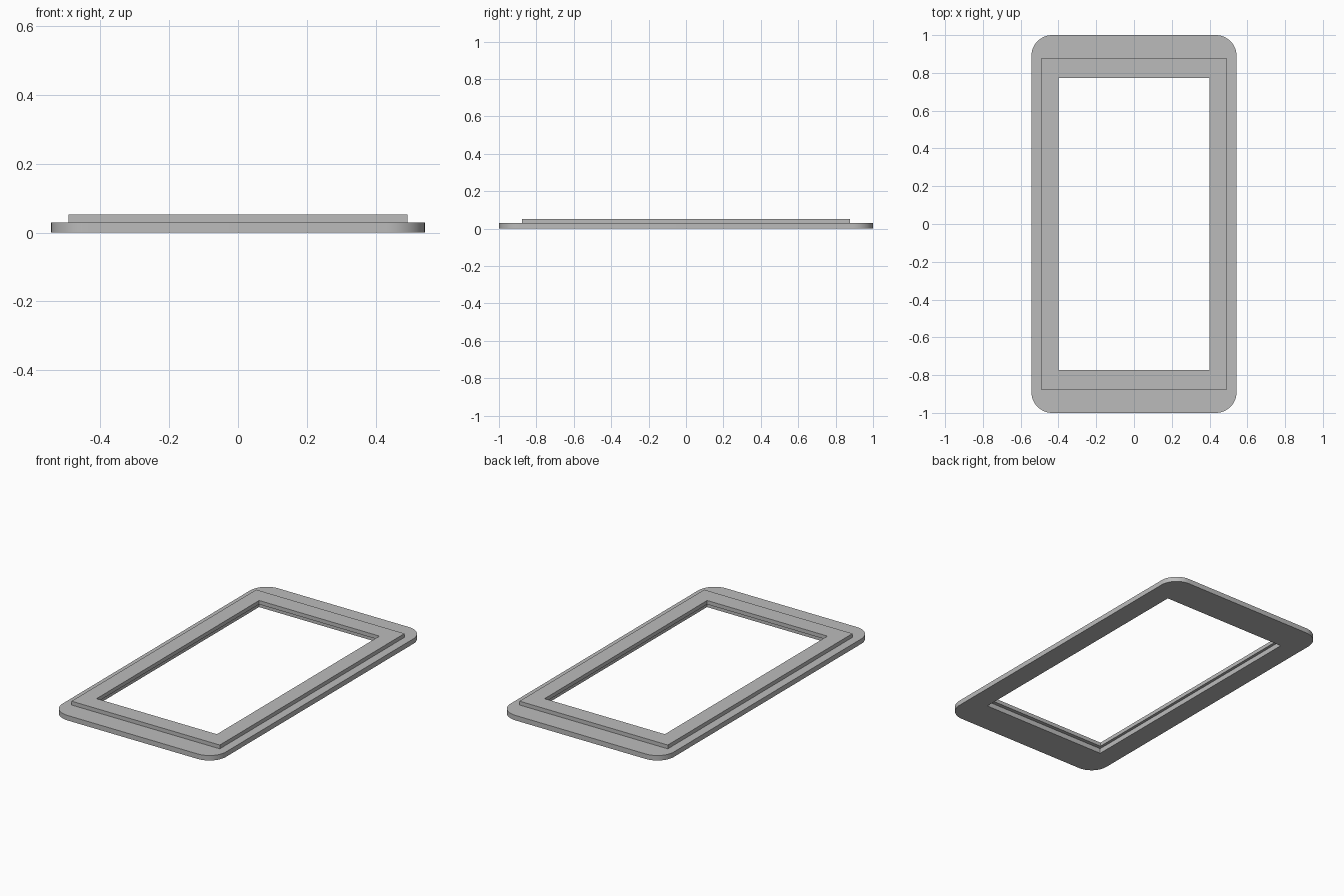
import bpy, bmesh, math

if "Cube" in bpy.data.objects:
    bpy.data.objects.remove(bpy.data.objects["Cube"])

grey = bpy.data.materials.new("plain grey")
grey.diffuse_color = (0.5, 0.5, 0.5, 1)
grey.use_nodes = True
grey.node_tree.nodes["Principled BSDF"].inputs["Base Color"].default_value = grey.diffuse_color


def outline(hx, hy, r=0.0, steps=12):
    """Counter-clockwise rectangle, with rounded corners when r > 0."""
    if r == 0:
        return [(hx, hy), (-hx, hy), (-hx, -hy), (hx, -hy)]
    pts = []
    for q, (sx, sy) in enumerate([(1, 1), (-1, 1), (-1, -1), (1, -1)]):
        for i in range(steps + 1):
            a = (q + i / steps) * math.pi / 2
            pts.append((sx * (hx - r) + r * math.cos(a), sy * (hy - r) + r * math.sin(a)))
    return pts


def frame(name, outer, inner, z0, z1):
    """Flat ring between two outlines, extruded from z0 to z1."""
    bm = bmesh.new()
    edges = []
    for pts in (outer, inner):
        vs = [bm.verts.new((x, y, z0)) for x, y in pts]
        edges += [bm.edges.new((v, vs[(i + 1) % len(vs)])) for i, v in enumerate(vs)]
    bmesh.ops.triangle_fill(bm, edges=edges, use_beauty=True)
    ext = bmesh.ops.extrude_face_region(bm, geom=bm.faces[:], use_keep_orig=True)
    for g in ext["geom"]:
        if isinstance(g, bmesh.types.BMVert):
            g.co.z = z1
    bmesh.ops.recalc_face_normals(bm, faces=bm.faces[:])
    mesh = bpy.data.meshes.new(name)
    bm.to_mesh(mesh)
    bm.free()
    mesh.materials.append(grey)
    ob = bpy.data.objects.new(name, mesh)
    bpy.context.collection.objects.link(ob)
    bpy.ops.object.select_all(action='DESELECT')
    ob.select_set(True)
    bpy.context.view_layer.objects.active = ob
    bpy.ops.object.shade_smooth_by_angle(angle=math.radians(30))


# Wide rounded flange with a slightly larger opening
frame("base_flange", outline(0.543, 1.0, 0.11), outline(0.417, 0.795), 0.0, 0.03)
# Square-cornered raised rim that overhangs the opening
frame("raised_rim", outline(0.493, 0.877), outline(0.40, 0.772), 0.03, 0.053)
